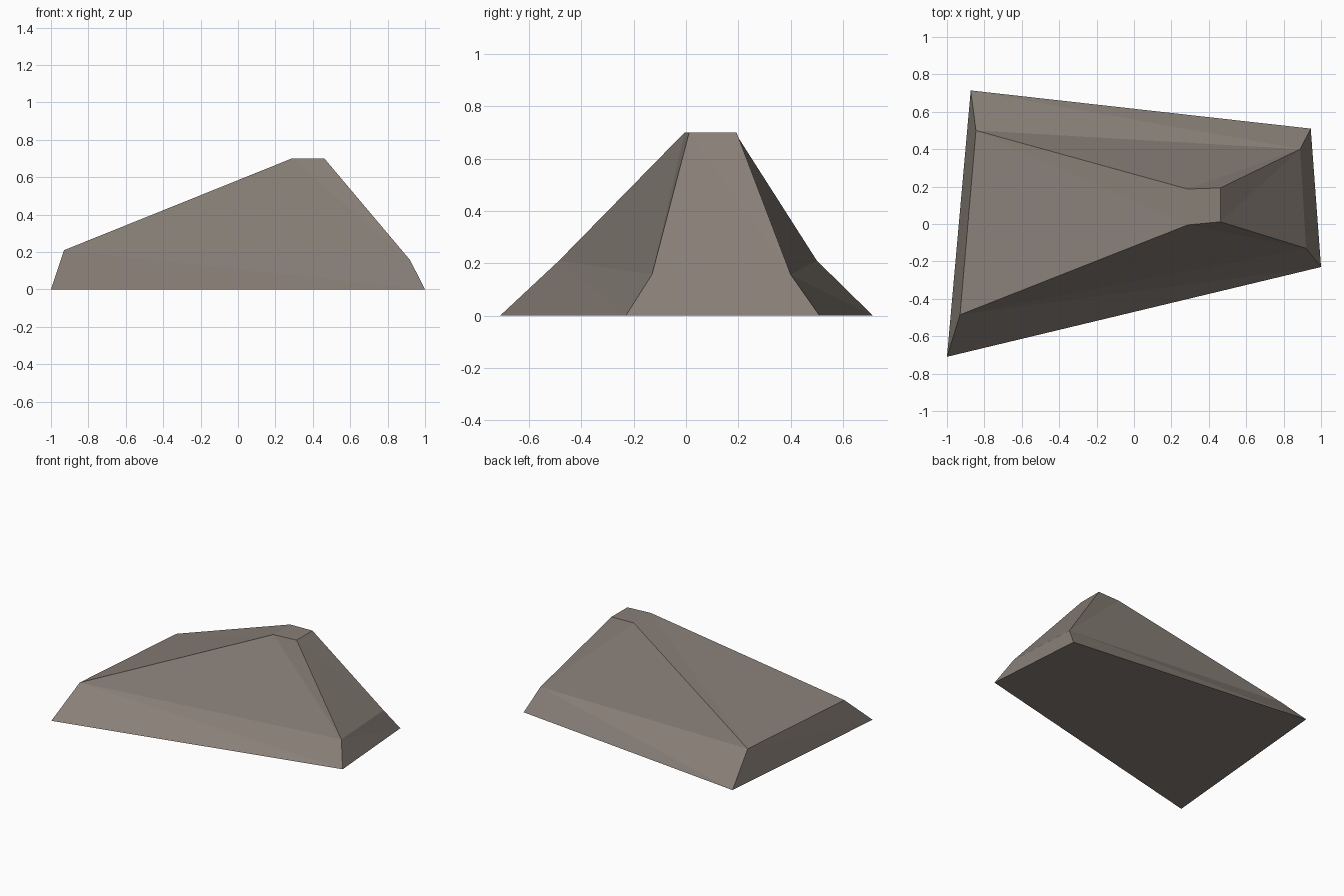
import bpy, bmesh

if "Cube" in bpy.data.objects:
    bpy.data.objects.remove(bpy.data.objects["Cube"])

# One flat stone colour
stone = bpy.data.materials.new("grey brown stone")
stone.diffuse_color = (0.25, 0.215, 0.187, 1)
stone.use_nodes = True
stone.node_tree.nodes["Principled BSDF"].inputs["Base Color"].default_value = stone.diffuse_color

# Corner rings, counter-clockwise from front left: base, shoulder, peak
rings = [
    [(-1.0, -0.71, 0), (1.0, -0.23, 0), (0.945, 0.51, 0), (-0.873, 0.714, 0)],
    [(-0.93, -0.485, 0.21), (0.92, -0.13, 0.157), (0.888, 0.40, 0.157), (-0.845, 0.50, 0.21)],
    [(0.287, -0.005, 0.70), (0.462, 0.012, 0.70), (0.462, 0.193, 0.70), (0.287, 0.187, 0.70)],
]
# Which way each side quad folds (front, right, back, left) per tier:
# 1 = lower start to upper end, 0 = lower end to upper start
folds = [(0, 0, 0, 0), (0, 0, 1, 1)]

bm = bmesh.new()
v = [[bm.verts.new(p) for p in ring] for ring in rings]
for tier, fold in enumerate(folds):
    lo, hi = v[tier], v[tier + 1]
    for i in range(4):
        j = (i + 1) % 4
        if fold[i]:
            bm.faces.new((lo[i], lo[j], hi[j]))
            bm.faces.new((lo[i], hi[j], hi[i]))
        else:
            bm.faces.new((lo[i], lo[j], hi[i]))
            bm.faces.new((lo[j], hi[j], hi[i]))
bm.faces.new(v[2])            # flat peak
bm.faces.new(v[0][::-1])      # flat underside
bmesh.ops.recalc_face_normals(bm, faces=bm.faces)

# Rock
mesh = bpy.data.meshes.new("rock")
bm.to_mesh(mesh)
bm.free()
mesh.materials.append(stone)
bpy.context.collection.objects.link(bpy.data.objects.new("rock", mesh))
